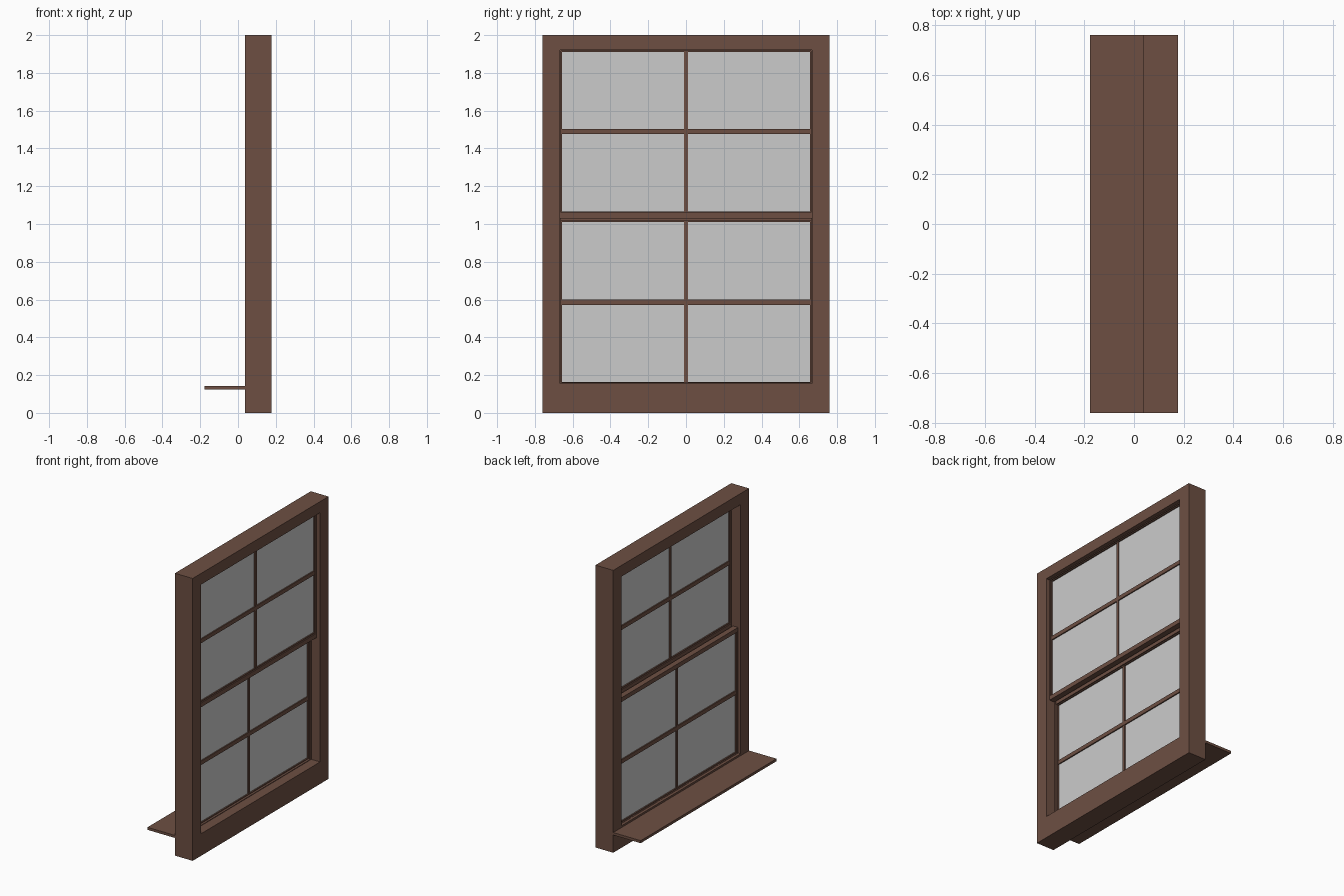
import bpy, bmesh

if "Cube" in bpy.data.objects:
    bpy.data.objects.remove(bpy.data.objects["Cube"])


def material(name, rgb):
    m = bpy.data.materials.new(name)
    m.diffuse_color = (*rgb, 1.0)
    m.use_nodes = True
    m.node_tree.nodes["Principled BSDF"].inputs["Base Color"].default_value = m.diffuse_color
    return m


WOOD = material("brown wood", (0.153, 0.078, 0.055))
GLASS = material("pale grey glass", (0.60, 0.60, 0.60))


def finish(name, bm, mat):
    bmesh.ops.recalc_face_normals(bm, faces=bm.faces)
    me = bpy.data.meshes.new(name)
    bm.to_mesh(me)
    bm.free()
    me.materials.append(mat)
    ob = bpy.data.objects.new(name, me)
    bpy.context.collection.objects.link(ob)
    return ob


def box(name, x, y, z, mat=WOOD):
    bm = bmesh.new()
    bmesh.ops.create_cube(bm, size=1)
    for v in bm.verts:
        v.co = [r[0] + (c + 0.5) * (r[1] - r[0]) for c, r in zip(v.co, (x, y, z))]
    return finish(name, bm, mat)


def ring(name, x, outer, inner, mat=WOOD):
    """Rectangular frame; outer and inner are (half width, bottom, top)."""
    bm = bmesh.new()
    loops = []
    for xx, (w, b, t) in ((x[0], outer), (x[1], outer), (x[1], inner), (x[0], inner)):
        loops.append([bm.verts.new((xx, y, z))
                      for y, z in ((-w, b), (w, b), (w, t), (-w, t))])
    for k in range(4):
        p, q = loops[k], loops[(k + 1) % 4]
        for i in range(4):
            j = (i + 1) % 4
            bm.faces.new((p[i], p[j], q[j], q[i]))
    return finish(name, bm, mat)


def sash(name, xc, outer, inner, z_mid):
    w, b, t = inner
    # stiles and rails
    ring(name + "_sash_frame", (xc - 0.02, xc + 0.02), outer,
         (w + 0.005, b + (-0.006), t + 0.006))
    # glazing bead
    ring(name + "_glazing_bead", (xc - 0.012, xc + 0.012),
         (w + 0.007, b - 0.008, t + 0.008), inner)
    # glass pane
    box(name + "_glass", (xc - 0.003, xc + 0.003), (-w - 0.002, w + 0.002),
        (b - 0.002, t + 0.002), GLASS)
    # glazing bars
    box(name + "_cross_bar", (xc - 0.011, xc + 0.011), (-w - 0.001, w + 0.001),
        (z_mid - 0.014, z_mid + 0.014))
    box(name + "_upright_bar", (xc - 0.010, xc + 0.010), (-0.01, 0.01),
        (b - 0.001, t + 0.001))


# outer frame
ring("outer_frame", (0.038, 0.177), (0.76, 0.0, 2.0), (0.666, 0.156, 1.921))
# parting stop between the two sash tracks
ring("parting_stop", (0.100, 0.108), (0.668, 0.154, 1.923), (0.661, 0.160, 1.916))
# upper sash sits towards +x, lower sash towards -x
sash("upper", 0.130, (0.668, 1.030, 1.923), (0.656, 1.067, 1.910), 1.490)
sash("lower", 0.078, (0.668, 0.154, 1.046), (0.656, 0.164, 1.010), 0.585)
# sill board
box("sill_board", (-0.177, 0.040), (-0.76, 0.76), (0.125, 0.143))
